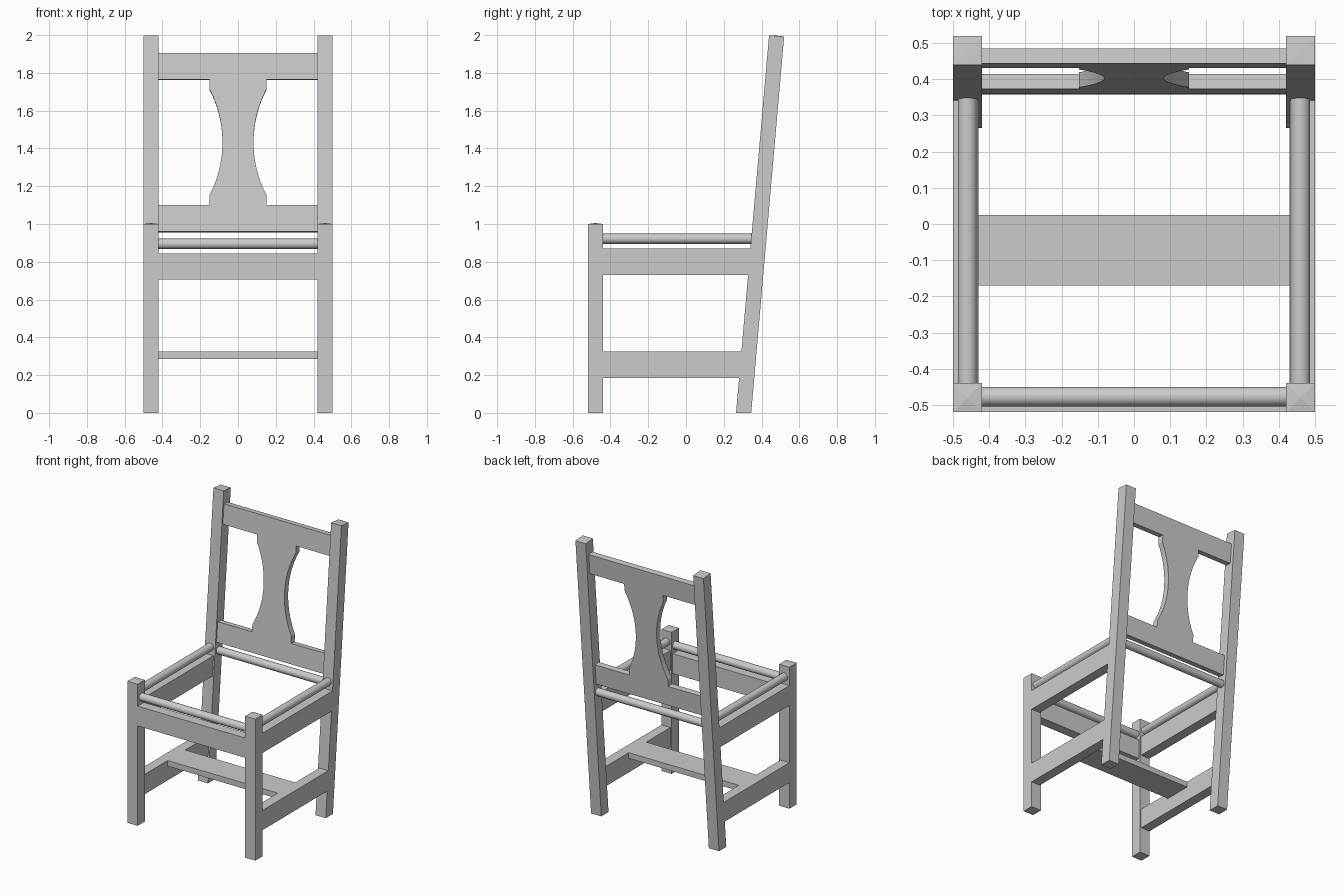
import bpy, bmesh, math
from mathutils import Matrix, Vector

cube = bpy.data.objects.get("Cube")
if cube:
    bpy.data.objects.remove(cube, do_unlink=True)

GREY = (0.6, 0.6, 0.6, 1.0)
wood = bpy.data.materials.new("plain_grey")
wood.use_nodes = True
wood.diffuse_color = GREY
wood.node_tree.nodes["Principled BSDF"].inputs["Base Color"].default_value = GREY

HALF = 0.5            # half width of the chair
POST = 0.08           # post thickness
INNER = HALF - POST   # inner face of the posts
TILT = math.radians(5)
HEEL = 0.305          # y of the back posts' axis on the floor
LEAN = Matrix.Translation((0, HEEL, 0)) @ Matrix.Rotation(-TILT, 4, 'X')


def finish(name, bm, matrix=None):
    if matrix:
        bm.transform(matrix)
    bmesh.ops.recalc_face_normals(bm, faces=bm.faces)
    mesh = bpy.data.meshes.new(name)
    bm.to_mesh(mesh)
    bm.free()
    mesh.materials.append(wood)
    obj = bpy.data.objects.new(name, mesh)
    bpy.context.collection.objects.link(obj)
    return obj


def prism(name, outline, offset, matrix=None):
    """Extrude a flat 3D outline along an offset vector."""
    bm = bmesh.new()
    face = bm.faces.new([bm.verts.new(p) for p in outline])
    ext = bmesh.ops.extrude_face_region(bm, geom=[face])
    moved = [v for v in ext["geom"] if isinstance(v, bmesh.types.BMVert)]
    bmesh.ops.translate(bm, vec=Vector(offset), verts=moved)
    return finish(name, bm, matrix)


def box(name, x, y, z, matrix=None):
    outline = [(x[0], y[0], z[0]), (x[1], y[0], z[0]),
               (x[1], y[1], z[0]), (x[0], y[1], z[0])]
    return prism(name, outline, (0, 0, z[1] - z[0]), matrix)


def post(name, x, y, top, peak, slope=0.0, matrix=None):
    """Square post with a very shallow pyramid top and a level foot."""
    bm = bmesh.new()
    h = POST / 2
    corners = [(-h, -h), (h, -h), (h, h), (-h, h)]
    low = [bm.verts.new((x + a, y + b, b * slope)) for a, b in corners]
    high = [bm.verts.new((x + a, y + b, top)) for a, b in corners]
    tip = bm.verts.new((x, y, top + peak))
    bm.faces.new(low)
    for i in range(4):
        j = (i + 1) % 4
        bm.faces.new((low[i], low[j], high[j], high[i]))
        bm.faces.new((high[i], high[j], tip))
    return finish(name, bm, matrix)


def rod(name, start, end, radius=0.027):
    a, b = Vector(start), Vector(end)
    bm = bmesh.new()
    bmesh.ops.create_cone(bm, cap_ends=True, segments=32, radius1=radius,
                          radius2=radius, depth=(b - a).length)
    turn = (b - a).to_track_quat('Z', 'Y').to_matrix().to_4x4()
    obj = finish(name, bm, Matrix.Translation((a + b) / 2) @ turn)
    bpy.context.view_layer.objects.active = obj
    obj.select_set(True)
    bpy.ops.object.shade_smooth_by_angle(angle=math.radians(40))
    obj.select_set(False)


def back_post_front(z):
    """y of the leaning posts' front face at height z."""
    return HEEL - POST / 2 / math.cos(TILT) + z * math.tan(TILT)


# Posts, side rails and side rods
for side, s in (("left", 1), ("right", -1)):
    mid = s * (HALF - POST / 2)
    post("front_leg_" + side, mid, -0.48, 1.0, 0.005)
    post("back_post_" + side, mid, 0, 2.003, 0.002, math.tan(TILT), LEAN)
    for part, z0, z1 in (("seat_rail_", 0.73, 0.87), ("low_rail_", 0.185, 0.325)):
        outline = [(s * HALF, -0.44, z0), (s * HALF, back_post_front(z0), z0),
                   (s * HALF, back_post_front(z1), z1), (s * HALF, -0.44, z1)]
        prism(part + side, outline, (-s * 0.07, 0, 0))
    rod("seat_rod_" + side, (mid, -0.45, 0.922), (mid, 0.37, 0.922))

# Front rail, cross rods and low stretcher
box("seat_rail_front", (-INNER, INNER), (-0.52, -0.45), (0.705, 0.845))
rod("seat_rod_front", (-0.44, -0.477, 0.895), (0.44, -0.477, 0.895))
rod("seat_rod_back", (-0.44, 0.385, 0.895), (0.44, 0.385, 0.895))
box("low_stretcher", (-0.43, 0.43), (-0.17, 0.025), (0.285, 0.325))

# Leaning back rails
FRONT, BACK = -0.028, 0.014
LOW, HIGH = 1.102, 1.77
box("back_rail_upper", (-INNER, INNER), (FRONT, BACK), (HIGH, HIGH + 0.141), LEAN)
box("back_rail_lower", (-INNER, INNER), (FRONT, BACK), (LOW - 0.141, LOW), LEAN)

# Waisted splat: straight ends joined by a circular arc on each side
WIDE, WAIST, END = 0.152, 0.082, 0.05
centre = (LOW + HIGH) / 2
chord = (HIGH - LOW) / 2 - END
sag = WIDE - WAIST
radius = (chord ** 2 + sag ** 2) / (2 * sag)
sweep = math.asin(chord / radius)
STEPS = 24
edge = [(WIDE, LOW)]
for i in range(STEPS + 1):
    t = sweep * (2 * i / STEPS - 1)
    edge.append((WAIST + radius * (1 - math.cos(t)), centre + radius * math.sin(t)))
edge.append((WIDE, HIGH))
outline = [(x, FRONT, z) for x, z in edge] + [(-x, FRONT, z) for x, z in reversed(edge)]
prism("back_splat", outline, (0, BACK - FRONT, 0), LEAN)
